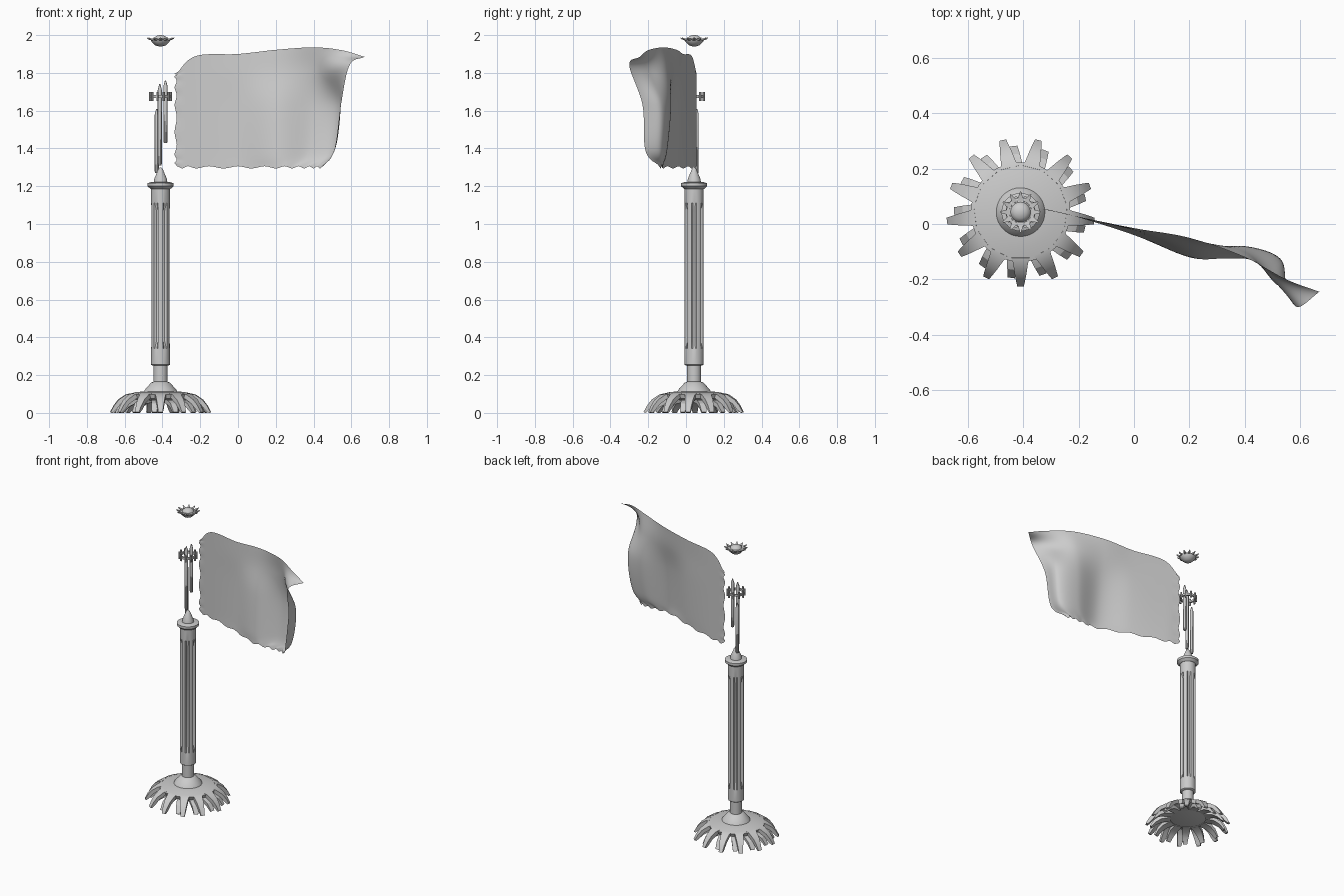
import bpy, bmesh, math
from mathutils import Vector, Matrix

cube = bpy.data.objects.get("Cube")
if cube:
    bpy.data.objects.remove(cube, do_unlink=True)

grey = bpy.data.materials.new("plain_grey")
grey.use_nodes = True
colour = (0.6, 0.6, 0.6, 1)
grey.diffuse_color = colour
grey.node_tree.nodes["Principled BSDF"].inputs["Base Color"].default_value = colour

AXIS = Vector((-0.41, 0.043, 0))


def finish(name, bm, at=AXIS, angle=35, fix=True):
    if fix:
        bmesh.ops.recalc_face_normals(bm, faces=bm.faces)
    mesh = bpy.data.meshes.new(name)
    bm.to_mesh(mesh)
    bm.free()
    mesh.materials.append(grey)
    obj = bpy.data.objects.new(name, mesh)
    bpy.context.collection.objects.link(obj)
    obj.location = at
    bpy.ops.object.select_all(action='DESELECT')
    obj.select_set(True)
    bpy.context.view_layer.objects.active = obj
    bpy.ops.object.shade_smooth_by_angle(angle=math.radians(angle))
    return obj


def lathe(name, profile, sides=32, radius=lambda r, z, a: r, closed=False):
    """Turn (radius, z) points around the pole axis."""
    bm = bmesh.new()
    rings = []
    for r, z in profile:
        ring = []
        for i in range(sides):
            a = math.tau * i / sides
            k = radius(r, z, a)
            ring.append(bm.verts.new((k * math.cos(a), k * math.sin(a), z)))
        rings.append(ring)
    pairs = list(zip(rings, rings[1:]))
    if closed:
        pairs.append((rings[-1], rings[0]))
    else:
        bm.faces.new(rings[0])
        bm.faces.new(rings[-1])
    for low, high in pairs:
        for i in range(sides):
            j = (i + 1) % sides
            bm.faces.new((low[i], low[j], high[j], high[i]))
    return finish(name, bm)


def teeth(name, path, count, thick, start):
    """Tapered curved bars repeated around the axis; path = (radius, z, half width)."""
    bm = bmesh.new()
    for n in range(count):
        turn = Matrix.Rotation(start + math.tau * n / count, 3, 'Z')
        loops = []
        for r, z, w in path:
            corners = ((r, -w, z), (r, w, z), (r - thick / 2, w, z - thick), (r - thick / 2, -w, z - thick))
            loops.append([bm.verts.new(turn @ Vector((x, y, max(h, 0)))) for x, y, h in corners])
        for a, b in zip(loops, loops[1:]):
            for i in range(4):
                j = (i + 1) % 4
                bm.faces.new((a[i], a[j], b[j], b[i]))
        bm.faces.new(loops[0])
        bm.faces.new(loops[-1])
    return finish(name, bm, angle=20)


# Domed foot with two layers of claws
lathe("foot_plate", [(0.09, 0.055), (0.17, 0.075), (0.18, 0.098), (0.13, 0.11), (0.088, 0.114),
                     (0.084, 0.122), (0.05, 0.16), (0.037, 0.165)], 39)
DOWN = -math.pi / 2
teeth("upper_claws", [(0.165, 0.102, 0.032), (0.185, 0.097, 0.027), (0.225, 0.07, 0.021),
                      (0.25, 0.038, 0.016), (0.268, 0.004, 0.012)], 13, 0.022, DOWN)
teeth("lower_claws", [(0.12, 0.075, 0.026), (0.175, 0.068, 0.024), (0.21, 0.05, 0.019),
                      (0.24, 0.006, 0.013)], 13, 0.02, DOWN - 0.14)

# Fluted column
lathe("column_neck", [(0.037, 0.15), (0.037, 0.26)], 24)


def flute(r, z, a):
    near = abs((a + math.pi / 6) % (math.pi / 3) - math.pi / 6)
    return r * 0.72 if near < 0.14 and 0.35 < z < 1.1 else r


lathe("column", [(0.042, 0.25), (0.05, 0.255), (0.05, 0.34), (0.05, 0.38), (0.05, 1.07),
                 (0.05, 1.11), (0.05, 1.2)], 48, flute)
lathe("collar", [(0.052, 1.185), (0.069, 1.2), (0.069, 1.216), (0.05, 1.222), (0.036, 1.222),
                 (0.033, 1.24), (0.012, 1.29), (0.004, 1.3)], 32)

# Thin rods above the column
for n, (dx, dy, low, high) in enumerate([(-0.02, 0.014, 1.27, 1.61), (-0.004, -0.012, 1.31, 1.74),
                                         (0.026, 0, 1.43, 1.76)]):
    rod = lathe(f"rod_{n + 1}", [(0.009, low), (0.011, low + 0.01), (0.011, high - 0.03), (0.003, high)], 10)
    rod.location += Vector((dx, dy, 0))

# Open ring with upright pegs
lathe("peg_ring", [(0.042, 1.668), (0.054, 1.668), (0.054, 1.682), (0.042, 1.682)], 32, closed=True)
for n in range(10):
    a = math.tau * n / 10
    peg = lathe(f"peg_{n + 1}", [(0.006, 1.652), (0.006, 1.698)], 8)
    peg.location += Vector((0.054 * math.cos(a), 0.054 * math.sin(a), 0))

# Floating spiked crown
lathe("crown_bowl", [(0.008, 1.94), (0.028, 1.946), (0.048, 1.966), (0.052, 1.976), (0.036, 1.98),
                     (0.034, 1.986), (0.022, 1.996), (0.006, 2.0)], 32)
teeth("crown_spikes", [(0.04, 1.98, 0.011), (0.058, 1.982, 0.007), (0.074, 1.988, 0.002)], 12, 0.009, DOWN)


# Rippled banner: a smooth sheet through a few guide rows
def spline(points, t):
    s = t * (len(points) - 1)
    i = min(int(s), len(points) - 2)
    f = s - i
    p1, p2 = points[i], points[i + 1]
    p0 = points[i - 1] if i else p1 * 2 - p2
    p3 = points[i + 2] if i + 2 < len(points) else p2 * 2 - p1
    return (p1 * 2 + (p2 - p0) * f + (p0 * 2 - p1 * 5 + p2 * 4 - p3) * f ** 2
            + (p1 * 3 - p0 - p2 * 3 + p3) * f ** 3) / 2


HOIST = [(-0.33, 0.055), (-0.22, 0.03)]
guides = [
    ([(0, -0.04), (0.2, -0.12), (0.32, -0.125), (0.4, -0.125), (0.45, -0.14)], [1.3] * 7),
    ([(0, -0.035), (0.2, -0.115), (0.38, -0.1), (0.5, -0.13), (0.51, -0.215)], [1.39] * 7),
    ([(0, -0.025), (0.2, -0.09), (0.4, -0.08), (0.53, -0.13), (0.545, -0.23)], [1.63] * 7),
    ([(0, -0.02), (0.2, -0.06), (0.4, -0.1), (0.5, -0.2), (0.59, -0.3)],
     [1.77, 1.78, 1.79, 1.8, 1.81, 1.82, 1.84]),
    ([(0, -0.015), (0.2, -0.05), (0.4, -0.12), (0.55, -0.2), (0.67, -0.245)],
     [1.8, 1.89, 1.9, 1.922, 1.935, 1.92, 1.885]),
]
rows = [[Vector((x, y, z)) for (x, y), z in zip(HOIST + pts, heights)] for pts, heights in guides]
COLS, LINES = 72, 48
bm = bmesh.new()
sheet = []
for j in range(LINES + 1):
    v = j / LINES
    line = []
    for i in range(COLS + 1):
        u = i / COLS
        p = spline([spline(row, u) for row in rows], v)
        # scalloped hoist and lower hem
        p.x += 0.006 * math.cos(v * math.tau * 7) * max(0, 1 - u * 12)
        p.z += 0.006 * math.cos(u * math.tau * 9) * max(0, 1 - v * 8)
        line.append(bm.verts.new(p))
    sheet.append(line)
for a, b in zip(sheet, sheet[1:]):
    for i in range(COLS):
        bm.faces.new((a[i], a[i + 1], b[i + 1], b[i]))
finish("banner", bm, Vector((0, 0, 0)), 60, False)
